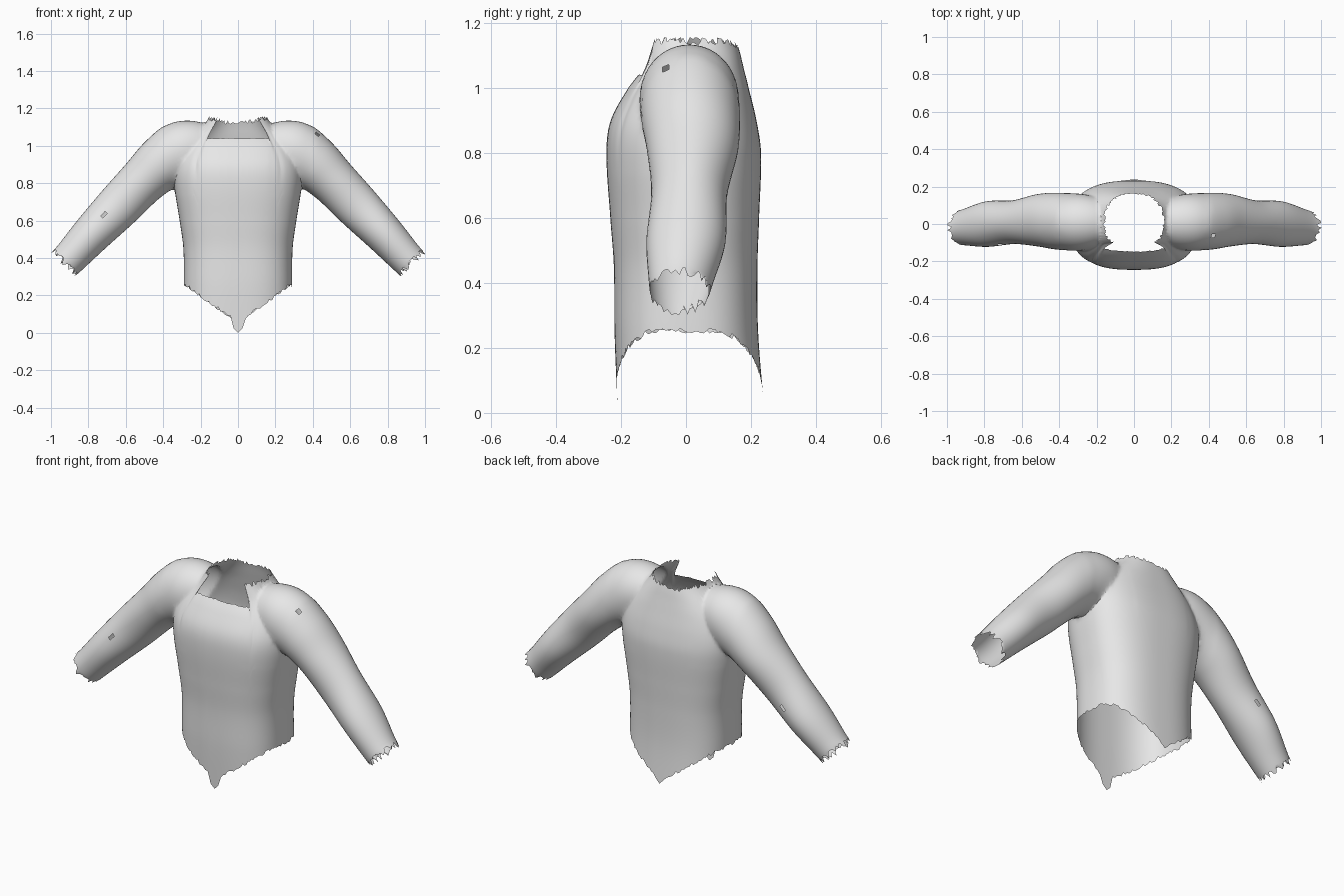
import bpy, bmesh, math, random
from mathutils import Vector

if "Cube" in bpy.data.objects:
    bpy.data.objects.remove(bpy.data.objects["Cube"])

random.seed(4)
cloth = bpy.data.materials.new("grey_cloth")
cloth.diffuse_color = (0.8, 0.8, 0.8, 1)
cloth.use_nodes = True
cloth.node_tree.nodes["Principled BSDF"].inputs["Base Color"].default_value = cloth.diffuse_color
opening = bpy.data.materials.new("temporary_opening")


def curve(table, t):
    """Smooth interpolation of rows (key, value, value, ...)."""
    t = min(max(t, table[0][0]), table[-1][0])
    i = max(k for k in range(len(table) - 1) if table[k][0] <= t)

    def slope(k, j):
        lo, hi = table[max(k - 1, 0)], table[min(k + 1, len(table) - 1)]
        return (hi[j] - lo[j]) / (hi[0] - lo[0])

    p, q = table[i], table[i + 1]
    h = q[0] - p[0]
    s = (t - p[0]) / h
    return [(2*s**3 - 3*s*s + 1) * p[j] + (s**3 - 2*s*s + s) * h * slope(i, j)
            + (3*s*s - 2*s**3) * q[j] + (s**3 - s*s) * h * slope(i + 1, j)
            for j in range(1, len(p))]


def linear(table, t):
    for p, q in zip(table, table[1:]):
        if t <= q[0]:
            return p[1] + (q[1] - p[1]) * (t - p[0]) / (q[0] - p[0])
    return table[-1][1]


def tube(name, cols, rows, point, start_centre, end_centre, open_start):
    """Closed loft; open ends get the temporary material."""
    bm = bmesh.new()
    g = [[bm.verts.new(point(i, j / rows)) for i in range(cols)] for j in range(rows + 1)]
    for j in range(rows):
        for i in range(cols):
            k = (i + 1) % cols
            bm.faces.new((g[j][i], g[j][k], g[j + 1][k], g[j + 1][i]))
    for ring, centre, is_open in ((g[0], start_centre, open_start), (g[-1], end_centre, True)):
        c = bm.verts.new(centre)
        for i in range(cols):
            f = bm.faces.new((ring[i], ring[(i + 1) % cols], c))
            f.material_index = int(is_open)
    bmesh.ops.recalc_face_normals(bm, faces=bm.faces[:])
    me = bpy.data.meshes.new(name)
    bm.to_mesh(me)
    bm.free()
    me.materials.append(cloth)
    me.materials.append(opening)
    ob = bpy.data.objects.new(name, me)
    bpy.context.collection.objects.link(ob)
    return ob


# Torso: height, half width, front depth, back depth
BODY = [(0, .29, .21, .242), (.25, .29, .22, .222), (.45, .292, .222, .22),
        (.6, .312, .233, .225), (.8, .342, .245, .231), (.9, .335, .232, .217),
        (1.0, .29, .178, .193), (1.06, .235, .135, .178), (1.12, .175, .125, .163),
        (1.18, .14, .11, .14)]
HEM_FRONT = [(0, 0), (.022, .015), (.036, .08), (.1, .125), (.2, .195), (.27, .25), (.3, .255)]
HEM_BACK = [(0, .04), (.04, .08), (.1, .125), (.2, .195), (.27, .25), (.3, .255)]
COLS = 160
POW = 2 / 2.6
hem, neck = [], []
for i in range(COLS):
    th = 2 * math.pi * i / COLS
    c, s = abs(math.cos(th)), math.sin(th)
    x = .29 * c ** POW
    jag = random.uniform(-.009, .009)
    hem.append(linear(HEM_FRONT if s < 0 else HEM_BACK, x) + (jag if x > .03 else 0))
    if s < 0 and c < .6:
        neck.append(1.04 + jag * .3)
    else:
        neck.append(1.12 + .025 * min(1, c * 1.3) + jag * 1.4)


def torso_point(i, v):
    th = 2 * math.pi * i / COLS
    c, s = math.cos(th), math.sin(th)
    z = hem[i] + (neck[i] - hem[i]) * v
    a, front, back = curve(BODY, z)
    return Vector((math.copysign(a * abs(c) ** POW, c),
                   (back if s > 0 else -front) * abs(s) ** POW, z))


shirt = tube("torn_shirt", COLS, 56, torso_point, (0, 0, .24), (0, 0, 1.1), True)

# Sleeves: step, centre x, z, y, radius, depth radius
ARM = [(0, .17, .985, .01, .12, .12), (1, .24, .99, .01, .148, .145),
       (2, .31, .965, .01, .165, .155), (3, .41, .90, .015, .148, .152),
       (4, .51, .81, .02, .128, .14), (5, .64, .675, .01, .12, .117),
       (6, .78, .53, 0, .106, .122), (7, .89, .41, -.015, .093, .1),
       (8, .935, .365, -.02, .09, .09)]
SEG = 44


def make_sleeve(name, side):
    cuff = [random.uniform(-.045, .008) for _ in range(SEG)]

    def point(i, v):
        t = 8 * v
        x, z, y, r, ry = curve(ARM, t)
        p, q = curve(ARM, t - .05), curve(ARM, t + .05)
        d = Vector((q[0] - p[0], 0, q[1] - p[1])).normalized()
        n = Vector((-d.z, 0, d.x))
        th = 2 * math.pi * i / SEG
        pos = Vector((x, y, z)) + n * r * math.cos(th) + Vector((0, ry * math.sin(th), 0))
        pos += d * cuff[i] * max(0, (v - .94) / .06)
        return Vector((side * pos.x, pos.y, pos.z))

    return tube(name, SEG, 48, point, (side * .17, .01, .985), (side * .92, -.02, .38), False)


# Join the sleeves to the torso
sleeves = [make_sleeve("right_sleeve", 1), make_sleeve("left_sleeve", -1)]
for sl in sleeves:
    m = shirt.modifiers.new("join", 'BOOLEAN')
    m.operation, m.solver, m.object = 'UNION', 'EXACT', sl
bpy.context.view_layer.update()
joined = bpy.data.meshes.new_from_object(
    shirt.evaluated_get(bpy.context.evaluated_depsgraph_get()))
shirt.modifiers.clear()
shirt.data = joined
for sl in sleeves:
    bpy.data.objects.remove(sl)

# Open the neck, hem and cuffs, pierce small holes and soften the shoulder seams
bm = bmesh.new()
bm.from_mesh(joined)
bmesh.ops.delete(bm, geom=[f for f in bm.faces if f.material_index == 1], context='FACES')
bmesh.ops.remove_doubles(bm, verts=bm.verts[:], dist=.003)
for hole in ((.42, -.065, 1.07), (-.72, -.09, .62), (-.70, .11, .60)):
    f = min(bm.faces, key=lambda f: (f.calc_center_median() - Vector(hole)).length)
    bmesh.ops.delete(bm, geom=[f], context='FACES')
soft = [v for v in bm.verts if .17 < abs(v.co.x) < .4 and v.co.z > .74 and not v.is_boundary]
for _ in range(5):
    bmesh.ops.smooth_vert(bm, verts=soft, factor=.5, use_axis_x=True, use_axis_y=True, use_axis_z=True)
bm.to_mesh(joined)
bm.free()
joined.materials.clear()
joined.materials.append(cloth)
joined.polygons.foreach_set("material_index", [0] * len(joined.polygons))
bpy.data.materials.remove(opening)

bpy.context.view_layer.objects.active = shirt
shirt.select_set(True)
bpy.ops.object.shade_smooth_by_angle(angle=math.radians(50))
